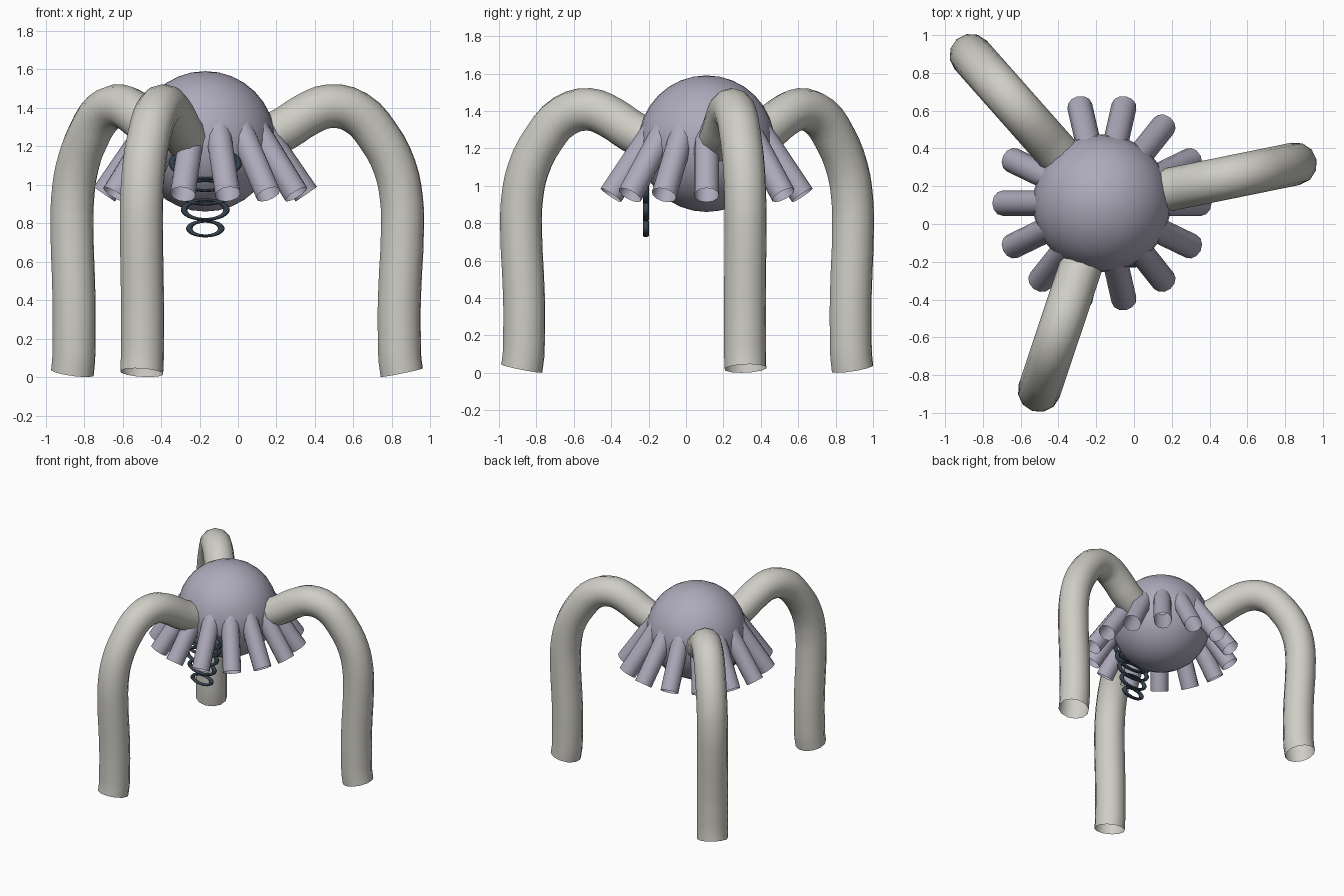
import bpy, math
from mathutils import Vector

if "Cube" in bpy.data.objects:
    bpy.data.objects.remove(bpy.data.objects["Cube"])

CX, CY, CZ = -0.17, 0.11, 1.225   # centre of the body


def material(name, rgb):
    m = bpy.data.materials.new(name)
    m.diffuse_color = (*rgb, 1)
    m.use_nodes = True
    m.node_tree.nodes["Principled BSDF"].inputs["Base Color"].default_value = m.diffuse_color
    return m


BONE = material("pale_stone", (0.62, 0.61, 0.56))
MAUVE = material("grey_mauve", (0.42, 0.40, 0.50))
SLATE = material("dark_slate", (0.035, 0.055, 0.08))


def finish(ob, name, mat, angle=50):
    ob.name = name
    ob.data.materials.clear()
    ob.data.materials.append(mat)
    bpy.ops.object.select_all(action='DESELECT')
    ob.select_set(True)
    bpy.context.view_layer.objects.active = ob
    bpy.ops.object.shade_smooth_by_angle(angle=math.radians(angle))


def tube(name, profile, angle, radius, mat, end_handle=None):
    """Open-ended tube along (distance, height) points, turned about the body axis."""
    def place(p):
        return Vector((CX + p[0] * math.cos(angle), CY + p[0] * math.sin(angle), p[1]))
    cu = bpy.data.curves.new(name, 'CURVE')
    cu.dimensions = '3D'
    cu.resolution_u = 3
    cu.bevel_depth = radius
    cu.bevel_resolution = 4
    sp = cu.splines.new('BEZIER')
    sp.bezier_points.add(len(profile) - 1)
    for bp, p in zip(sp.bezier_points, profile):
        bp.co = place(p)
        bp.handle_left_type = bp.handle_right_type = 'AUTO'
    if end_handle:
        bp = sp.bezier_points[-1]
        bp.handle_left_type = bp.handle_right_type = 'FREE'
        bp.handle_left = place(end_handle)
        bp.handle_right = 2 * bp.co - place(end_handle)
    ob = bpy.data.objects.new(name, cu)
    bpy.context.collection.objects.link(ob)
    bpy.ops.object.select_all(action='DESELECT')
    ob.select_set(True)
    bpy.context.view_layer.objects.active = ob
    bpy.ops.object.convert(target='MESH')
    finish(bpy.context.object, name, mat)


# Round body
bpy.ops.mesh.primitive_uv_sphere_add(segments=32, ring_count=16, radius=0.365,
                                     location=(CX, CY, CZ))
finish(bpy.context.object, "body", MAUVE)

# Three arched legs
LEG = [(0.25, 1.21), (0.42, 1.29), (0.54, 1.365), (0.66, 1.408), (0.80, 1.375),
       (0.92, 1.25), (1.005, 1.09), (1.04, 0.93), (1.046, 0.78),
       (1.030, 0.42), (1.029, 0.22), (1.042, 0.023)]
for i in range(3):
    tube(f"leg_{i + 1}", LEG, math.radians(11.5 + 120 * i), 0.114, BONE, (1.026, 0.10))

# Skirt of short spouts
for i in range(14):
    tube(f"spout_{i + 1}", [(0.27, 1.322), (0.525, 0.95)],
         2 * math.pi * i / 14, 0.067, MAUVE)

# Flattened hanging rings, growing towards the top
RINGS = [(0.772, 0.20), (0.870, 0.255), (0.96, 0.30), (1.04, 0.34), (1.11, 0.38)]
for i, (z, width) in enumerate(RINGS):
    bpy.ops.mesh.primitive_torus_add(major_segments=32, minor_segments=10,
                                     major_radius=width / 2 - 0.017, minor_radius=0.017,
                                     location=(CX, CY - 0.325, z),
                                     rotation=(math.pi / 2, 0, 0))
    ring = bpy.context.object
    ring.scale = (1, 0.46, 1)
    finish(ring, f"ring_{i + 1}", SLATE)
